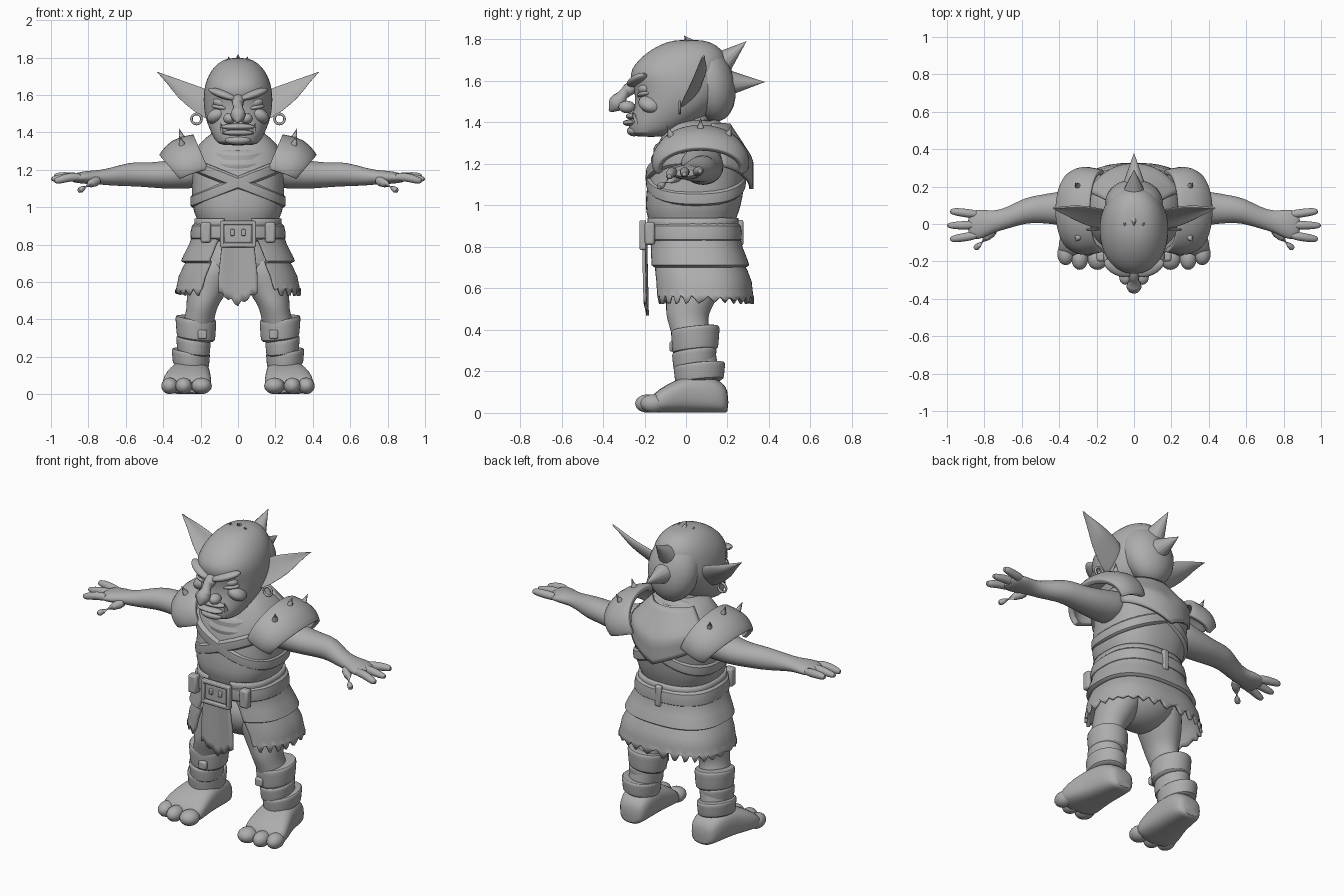
import bpy, bmesh, math
from mathutils import Vector, Matrix

if "Cube" in bpy.data.objects:
    bpy.data.objects.remove(bpy.data.objects["Cube"])

clay = bpy.data.materials.new("clay_grey")
clay.diffuse_color = (0.42, 0.42, 0.42, 1)
clay.use_nodes = True
clay.node_tree.nodes["Principled BSDF"].inputs["Base Color"].default_value = clay.diffuse_color


def finish(name, bm, mirror=False, subsurf=0, thick=0, bevel=0):
    """Turn a bmesh into a smooth object with the usual modifiers."""
    bmesh.ops.recalc_face_normals(bm, faces=bm.faces)
    me = bpy.data.meshes.new(name)
    bm.to_mesh(me)
    bm.free()
    for p in me.polygons:
        p.use_smooth = True
    me.set_sharp_from_angle(angle=math.radians(50))
    me.materials.append(clay)
    ob = bpy.data.objects.new(name, me)
    bpy.context.collection.objects.link(ob)
    if thick:
        m = ob.modifiers.new("thickness", 'SOLIDIFY')
        m.thickness, m.offset = thick, 0
    if bevel:
        m = ob.modifiers.new("bevel", 'BEVEL')
        m.width, m.segments = bevel, 2
    if subsurf:
        m = ob.modifiers.new("smooth", 'SUBSURF')
        m.levels = m.render_levels = subsurf
    if mirror:
        m = ob.modifiers.new("mirror", 'MIRROR')
        m.use_mirror_merge = False
    return ob


def spow(v, e):
    return math.copysign(abs(v) ** e, v)


def loft(name, rings, p=2.0, n=20, mirror=False, dish=0, subsurf=1):
    """Skin superelliptic rings, each given as (centre, u axis, v axis)."""
    bm = bmesh.new()
    loops = []
    for c, u, v in rings:
        c, u, v = Vector(c), Vector(u), Vector(v)
        loop = []
        for i in range(n):
            a = 2 * math.pi * i / n
            x, y = spow(math.cos(a), 2 / p), spow(math.sin(a), 2 / p)
            loop.append(bm.verts.new(c + u * x + v * (y + dish * (1 - x * x))))
        loops.append(loop)
    for A, B in zip(loops, loops[1:]):
        for i in range(n):
            bm.faces.new((A[i], A[(i + 1) % n], B[(i + 1) % n], B[i]))
    bm.faces.new(loops[0])
    bm.faces.new(loops[-1])
    return finish(name, bm, mirror, subsurf)


def column(name, rows, **kw):
    """Upright loft from rows of (z, x, y, rx, ry)."""
    return loft(name, [((x, y, z), (rx, 0, 0), (0, ry, 0)) for z, x, y, rx, ry in rows], **kw)


def ball(name, loc, size, rot=(0, 0, 0), mirror=False):
    bm = bmesh.new()
    R = Matrix.Rotation(rot[2], 4, 'Z') @ Matrix.Rotation(rot[1], 4, 'Y') @ Matrix.Rotation(rot[0], 4, 'X')
    M = Matrix.Translation(loc) @ R @ Matrix.Diagonal((*size, 1))
    bmesh.ops.create_uvsphere(bm, u_segments=20, v_segments=12, radius=1, matrix=M)
    return finish(name, bm, mirror)


def box(name, loc, size, bevel=0.01, mirror=False):
    bm = bmesh.new()
    bmesh.ops.create_cube(bm, size=1, matrix=Matrix.Translation(loc) @ Matrix.Diagonal((*size, 1)))
    return finish(name, bm, mirror, bevel=bevel)


def spike(name, base, tip, r, mirror=False, seg=12):
    base, tip = Vector(base), Vector(tip)
    d = tip - base
    M = Matrix.Translation((base + tip) / 2) @ d.to_track_quat('Z', 'Y').to_matrix().to_4x4()
    bm = bmesh.new()
    bmesh.ops.create_cone(bm, cap_ends=True, segments=seg, radius1=r, radius2=0.001, depth=d.length, matrix=M)
    return finish(name, bm, mirror)


def limb(name, pts, mirror=True):
    """Round tapered tube through (x, y, z, radius)."""
    P = [Vector(q[:3]) for q in pts]
    rings = []
    for i, q in enumerate(pts):
        d = (P[min(i + 1, len(P) - 1)] - P[max(i - 1, 0)]).normalized()
        u = d.orthogonal().normalized()
        rings.append((P[i], u * q[3], d.cross(u) * q[3]))
    return loft(name, rings, n=10, mirror=mirror)


def sheet(name, f, nu, nv, thick, **kw):
    """Parametric surface f(u, v) with thickness."""
    bm = bmesh.new()
    g = [[bm.verts.new(f(i / nu, j / nv)) for i in range(nu + 1)] for j in range(nv + 1)]
    for j in range(nv):
        for i in range(nu):
            bm.faces.new((g[j][i], g[j][i + 1], g[j + 1][i + 1], g[j + 1][i]))
    return finish(name, bm, thick=thick, **kw)


def lerp_rows(rows, t):
    k = min(int(t * (len(rows) - 1)), len(rows) - 2)
    s = t * (len(rows) - 1) - k
    return [a + (b - a) * s for a, b in zip(rows[k], rows[k + 1])]


# Torso and the shirt bulging over the belt
column("torso", [(.80, 0, .03, .20, .19), (.94, 0, .03, .215, .21), (.96, 0, .03, .235, .225),
                 (1.04, 0, .04, .25, .235), (1.13, 0, .05, .245, .235), (1.22, 0, .065, .26, .23),
                 (1.30, 0, .065, .24, .20), (1.37, 0, .05, .18, .15), (1.42, 0, .03, .11, .10)], p=2.4, n=28)
for s, name in ((1, "chest_strap_left"), (-1, "chest_strap_right")):
    loft(name, [((0, .048, 1.13 + dz), (.25 * k, 0, .10 * s), (0, .238 * k, 0))
                for dz, k in ((-.04, .97), (-.035, 1.025), (.035, 1.035), (.04, .97))], p=2.4, n=28)

# Back mantle between the shoulders
def mantle(u, v):
    a = math.radians(25 + 130 * u)
    low = 1.08 + .12 * abs(math.cos(a))
    z = 1.39 + (low - 1.39) * v
    r = .15 + .11 * min(1, v * 1.8)
    return (1.0 * r * math.cos(a), .06 + (r - .005) * math.sin(a), z)
sheet("back_mantle", mantle, 20, 10, .02)

# Neck and folded cowl
column("neck", [(1.28, 0, .03, .12, .11), (1.38, 0, .01, .10, .10), (1.48, 0, .02, .10, .10)])
loft("cowl", [((0, .01, z), (r, 0, 0), (0, r * .86, .055)) for z, r in
              ((1.24, .17), (1.25, .205), (1.285, .215), (1.305, .19), (1.33, .20), (1.36, .175), (1.365, .13))], n=28)

# Head
column("head", [(z, 0, (f + b) / 2, w, (b - f) / 2) for z, f, b, w in
                ((1.33, -.24, -.10, .08), (1.345, -.275, -.05, .118), (1.40, -.28, .06, .145),
                 (1.46, -.25, .14, .17), (1.52, -.245, .18, .183), (1.58, -.255, .20, .186),
                 (1.63, -.275, .20, .182), (1.68, -.25, .20, .17), (1.73, -.20, .19, .145),
                 (1.775, -.13, .15, .105), (1.80, -.05, .08, .05))], p=2.15, n=28)
limb("nose", [(0, -.23, 1.59, .035), (0, -.285, 1.555, .04), (0, -.325, 1.51, .048),
              (0, -.345, 1.475, .042), (0, -.37, 1.452, .018)], mirror=False)
ball("nostril", (.045, -.285, 1.475), (.034, .04, .03), mirror=True)
ball("brow", (.085, -.235, 1.605), (.085, .04, .022), (0, -.32, .45), mirror=True)
ball("eye", (.095, -.20, 1.56), (.042, .03, .026), (0, -.2, .4), mirror=True)
ball("lower_eyelid", (.095, -.203, 1.535), (.05, .03, .014), (0, -.15, .4), mirror=True)
ball("cheek", (.11, -.17, 1.49), (.06, .06, .04), (0, .5, .4), mirror=True)
ball("upper_lip", (0, -.255, 1.43), (.09, .035, .018))
ball("lower_lip", (0, -.27, 1.398), (.085, .035, .016))
ball("chin", (0, -.25, 1.358), (.07, .035, .025))
spike("tusk", (.085, -.235, 1.395), (.092, -.26, 1.45), .013, mirror=True)

# Ears and earrings: each row gives x, then y and z of the top and bottom edges
rings = []
for x, yt, zt, yb, zb in ((.14, .07, 1.62, -.02, 1.46), (.20, .08, 1.645, -.03, 1.475),
                          (.26, .09, 1.665, -.01, 1.525), (.33, .09, 1.69, .02, 1.58),
                          (.39, .085, 1.71, .055, 1.665), (.443, .08, 1.728, .078, 1.722)):
    t, b = Vector((x, yt, zt)), Vector((x - .01, yb, zb))
    rings.append(((t + b) / 2, (t - b) / 2, (0, .014 if x < .35 else .006, 0)))
loft("ear", rings, n=16, mirror=True, dish=1.8)
def earring(u, v):
    a, b = 2 * math.pi * u, 2 * math.pi * v
    r = .027 + .007 * math.cos(b)
    return (.222 + r * math.cos(a), -.03 + .007 * math.sin(b), 1.472 + r * math.sin(a))
sheet("earring", earring, 20, 8, 0, mirror=True)

# Skull cap with spikes and a jagged front rim
ball("skull_cap", (0, .115, 1.59), (.155, .12, .19), (.25, 0, 0))
spike("upper_cap_spike", (0, .14, 1.66), (0, .29, 1.79), .075)
spike("lower_cap_spike", (0, .17, 1.59), (0, .378, 1.595), .075)
for i in range(-2, 3):
    spike("rim_point", (.045 * i, .05 - .01 * abs(i), 1.76 - .013 * i * i),
          (.05 * i, -.01, 1.818 - .013 * i * i), .03, seg=8)

# Arms and hands
loft("arm", [((x, y, z), (0, ry, 0), (0, 0, rz)) for x, y, z, ry, rz in
             ((.12, .07, 1.22, .11, .11), (.28, .08, 1.185, .105, .09), (.42, .085, 1.17, .088, .07),
              (.50, .08, 1.175, .075, .067), (.58, .075, 1.177, .07, .065), (.68, .03, 1.163, .058, .048),
              (.75, .012, 1.16, .056, .037), (.81, .0, 1.16, .08, .036), (.86, -.005, 1.157, .08, .028),
              (.89, -.005, 1.155, .06, .02))], mirror=True)
for name, y0, y1, x1, z1 in (("back_finger", .05, .067, .985, 1.165), ("middle_finger", -.005, -.008, 1.003, 1.15),
                             ("front_finger", -.058, -.08, .985, 1.14)):
    limb(name, [(.83, y0, 1.16, .024), (.90, (y0 + y1) / 2, 1.164, .025), (.96, y1, z1 + .003, .022), (x1, y1, z1, .012)])
limb("thumb", [(.74, -.02, 1.15, .03), (.79, -.075, 1.125, .03), (.83, -.115, 1.10, .025), (.855, -.135, 1.085, .013)])

# Shoulder plates arching over the arms
def pauldron(u, v):
    a = math.radians(-12 + 204 * u)
    s, c = math.sin(a), math.cos(a)
    bulge = .02 * math.sin(math.pi * v)
    return (.175 + .06 * s + .15 * v + .025 * s * v + bulge, .07 - (.205 - .01 * v + bulge) * c,
            1.235 + .14 * s - v * (.06 + .045 * s) + bulge * s)
sheet("shoulder_plate", pauldron, 24, 6, .03, mirror=True, bevel=.006)
for y, z in ((-.06, 1.35), (.07, 1.385), (.19, 1.35)):
    spike("shoulder_spike", (.29, y, z - .045), (.315, .07 + (y - .07) * 1.25, z + .035), .028, mirror=True, seg=8)

# Tiered ragged skirt, open at the front: rows of z, y, rx, ry, front gap half angle
skirt_rows = [(.94, .03, .225, .215, 14), (.87, .035, .23, .215, 16), (.80, .045, .255, .22, 22),
              (.715, .06, .298, .238, 25), (.705, .06, .275, .222, 26), (.63, .075, .31, .235, 29),
              (.535, .08, .33, .24, 32)]
N = 96
def skirt(u, v):
    z, y, rx, ry, gap = lerp_rows(skirt_rows, v)
    a = math.radians(-90 + gap + (360 - 2 * gap) * u)
    k = round(u * N)
    if v > .99:
        z += .022 * (k % 4 in (0, 1)) + .01 * math.sin(k * 1.7)
    return (rx * spow(math.cos(a), .8), y + ry * spow(math.sin(a), .8), z)
sheet("skirt", skirt, N, 18, .014)

# Hanging front flap with ragged end
def flap(u, v):
    x = (u * 2 - 1) * (.082 + .022 * min(1, v * 1.5))
    low = .47 + .07 * abs(u * 2 - 1) + .018 * (round(u * 12) % 3 == 1)
    return (x, -.20 + .006 * math.cos(x * 30) + .008 * v, .84 + (low - .84) * v)
sheet("front_flap", flap, 12, 8, .014)

# Belt, buckle, pouches and loops
column("belt", [(.815, 0, .04, .235, .21), (.82, 0, .04, .262, .235), (.915, 0, .035, .25, .233),
                (.92, 0, .035, .225, .21)], p=2.5, n=32)
box("buckle_plate", (0, -.203, .857), (.15, .02, .10))
for z in (.797, .917):
    box("buckle_bar", (0, -.208, z), (.19, .032, .022), .006)
box("buckle_side", (.085, -.208, .857), (.022, .032, .14), .006, True)
box("buckle_stud", (.03, -.215, .865), (.022, .014, .035), .005, True)
box("front_belt_pouch", (.172, -.175, .865), (.055, .05, .11), .012, True)
box("back_belt_loop", (0, .262, .868), (.04, .03, .125), .01)

# Hips and legs
ball("hips", (0, .05, .69), (.22, .17, .16))
column("leg", [(.76, .11, .05, .12, .16), (.62, .14, .04, .125, .145), (.54, .168, .025, .108, .12),
               (.48, .19, .005, .085, .105), (.43, .20, .01, .08, .095), (.36, .22, .035, .088, .10),
               (.25, .24, .05, .085, .10), (.10, .25, .08, .085, .10)], mirror=True)

# Leg wraps
for name, z0, z1, x, y, rx, ry in (("upper_leg_wrap", .29, .41, .225, .045, .11, .118),
                                   ("middle_leg_wrap", .215, .30, .238, .04, .093, .108),
                                   ("lower_leg_wrap", .145, .235, .252, .065, .103, .125)):
    loft(name, [((x, y, z0 + (z1 - z0) * t), (rx * k, 0, .012), (0, ry * k, .012))
                for t, k in ((0, .8), (.05, .96), (.5, .97), (.9, 1.02), (1, .97), (1, .8))], mirror=True)
box("wrap_clasp", (.19, -.065, .32), (.05, .03, .05), .01, True)

# Feet and toes: rows of y, x, half width, height
loft("foot", [((x, y, h / 2), (w, 0, 0), (0, 0, h / 2)) for y, x, w, h in
              ((.205, .24, .055, .10), (.18, .24, .085, .15), (.10, .248, .10, .185), (.02, .255, .108, .185),
               (-.06, .268, .125, .155), (-.13, .275, .135, .115), (-.18, .275, .12, .07))], p=2.8, mirror=True)
for x, y, w in ((.195, -.185, .055), (.29, -.185, .045), (.365, -.16, .045)):
    ball("toe", (x, y, .045), (w, .06, .044), mirror=True)
